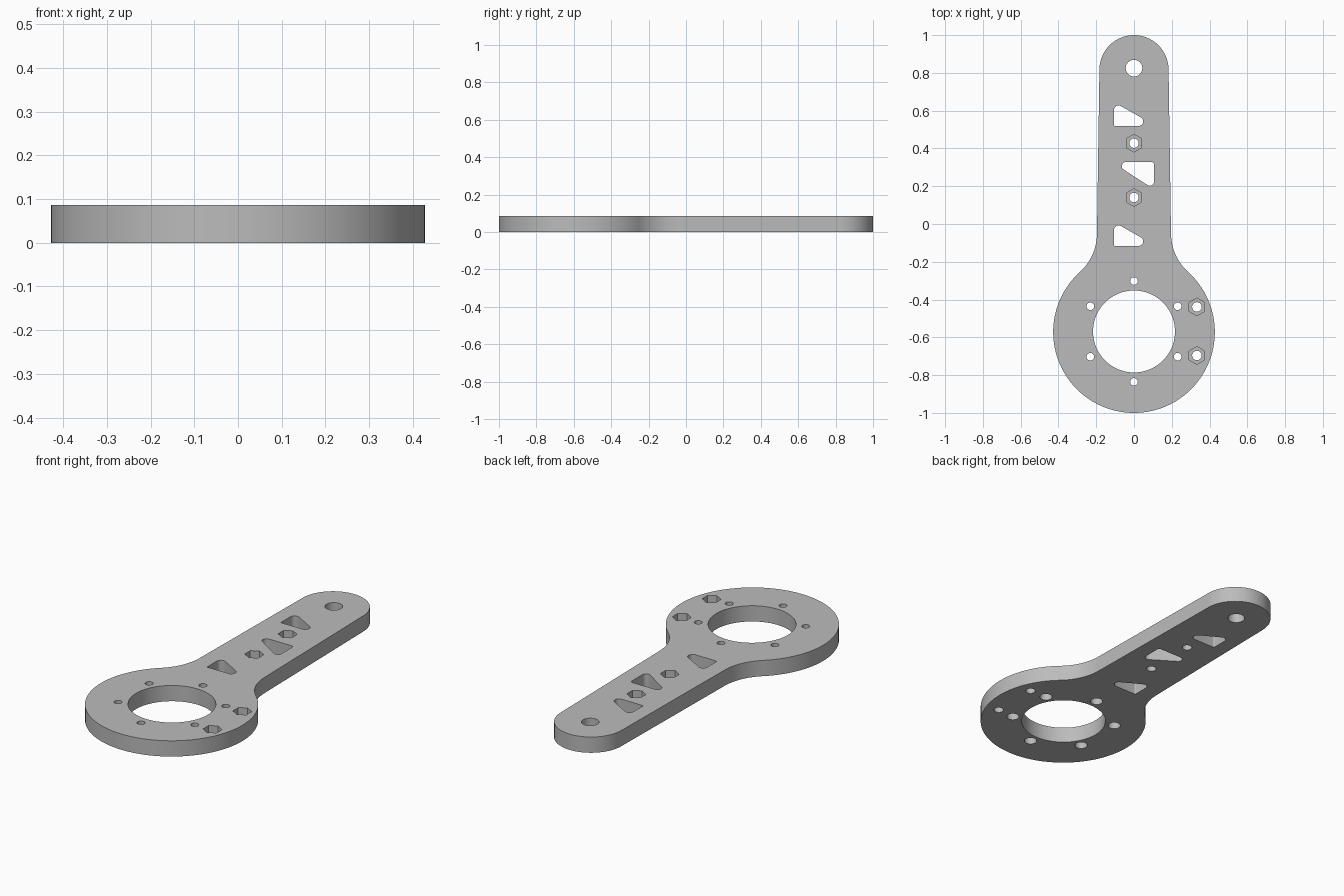
import bpy, bmesh
from math import pi, sin, cos, atan2, hypot, radians, tan
from mathutils import Vector

cube = bpy.data.objects.get("Cube")
if cube:
    bpy.data.objects.remove(cube, do_unlink=True)

THICK = 0.086
RING_Y, RING_R = -0.572, 0.428
TIP_Y, TIP_R = 0.817, 0.183
NECK_Y, NECK_W = -0.05, 0.196
POCKET = 0.045           # depth of nut pockets and screw-head recesses


def arc(cx, cy, r, a0, a1, n):
    return [(cx + r * cos(a0 + (a1 - a0) * i / n), cy + r * sin(a0 + (a1 - a0) * i / n))
            for i in range(n + 1)]


def circle(cx, cy, r, n=32, turn=0.0):
    return arc(cx, cy, r, turn, turn + 2 * pi, n)[:-1]


def rounded(corners, radii, n=8):
    """Polygon with each corner replaced by a tangent arc."""
    pts = []
    for i, r in enumerate(radii):
        p = Vector(corners[i])
        u = (Vector(corners[i - 1]) - p).normalized()
        v = (Vector(corners[(i + 1) % len(corners)]) - p).normalized()
        half = u.angle(v) / 2
        c = p + (u + v).normalized() * (r / sin(half))
        s, e = p + u * (r / tan(half)) - c, p + v * (r / tan(half)) - c
        a0 = atan2(s.y, s.x)
        sweep = (atan2(e.y, e.x) - a0 + pi) % (2 * pi) - pi
        pts += arc(c.x, c.y, r, a0, a0 + sweep, n)
    return pts


def prism(bm, pts, z0, z1):
    """Closed solid standing on the given outline."""
    low = [bm.verts.new((x, y, z0)) for x, y in pts]
    high = [bm.verts.new((x, y, z1)) for x, y in pts]
    bm.faces.new(low[::-1])
    bm.faces.new(high)
    for i in range(len(pts)):
        j = (i + 1) % len(pts)
        bm.faces.new((low[i], low[j], high[j], high[i]))


def solid(name, prisms):
    bm = bmesh.new()
    for pts, z0, z1 in prisms:
        prism(bm, pts, z0, z1)
    bmesh.ops.recalc_face_normals(bm, faces=bm.faces)
    mesh = bpy.data.meshes.new(name)
    bm.to_mesh(mesh)
    bm.free()
    obj = bpy.data.objects.new(name, mesh)
    bpy.context.collection.objects.link(obj)
    return obj


# Outline: ring, concave neck fillet, tapered arm, round tip; mirrored in x
d = NECK_Y - RING_Y
fillet = (NECK_W ** 2 + d ** 2 - RING_R ** 2) / (2 * (RING_R - NECK_W))
join = atan2(d, NECK_W + fillet)
right = arc(0, RING_Y, RING_R, -pi / 2, join, 40)
right += arc(NECK_W + fillet, NECK_Y, fillet, pi + join, pi, 14)[1:]
right += arc(0, TIP_Y, TIP_R, 0, pi / 2, 20)
outline = right + [(-x, y) for x, y in right[-2:0:-1]]
plate = solid("lever_plate", [(outline, 0, THICK)])

# Positions of the holes
nuts = [(0, 0.428), (0, 0.14), (0.333, -0.439), (0.333, -0.696)]
screws = [(0.267 * cos(radians(a)), -0.569 + 0.267 * sin(radians(a)))
          for a in range(30, 390, 60)]

# Everything that goes right through the plate
through = [circle(0, -0.569, 0.217, 80), circle(0, 0.825, 0.044)]
through += [circle(x, y, 0.025) for x, y in nuts]
through += [circle(x, y, 0.02) for x, y in screws]
for y in (0.519, -0.116):
    through.append(rounded([(-0.106, y), (0.116, y), (-0.106, y + 0.126)],
                           [0.006, 0.024, 0.024]))
through.append(rounded([(0.106, 0.328), (-0.117, 0.328), (0.106, 0.184)],
                       [0.012, 0.022, 0.022]))
drill = solid("through_cutter", [(p, -0.1, THICK + 0.1) for p in through])

# Hexagonal nut pockets on top, round screw-head recesses underneath
pockets = [(circle(x, y, 0.047, 6, pi / 6), THICK - POCKET, THICK + 0.1) for x, y in nuts]
pockets += [(circle(x, y, 0.032), -0.1, POCKET) for x, y in screws]
recess = solid("pocket_cutter", pockets)

# Cut, bake the result and drop the cutters
for cutter in (drill, recess):
    mod = plate.modifiers.new("cut", 'BOOLEAN')
    mod.operation, mod.solver, mod.object = 'DIFFERENCE', 'EXACT', cutter
    cutter.hide_render = True
bpy.context.view_layer.update()
baked = bpy.data.meshes.new_from_object(
    plate.evaluated_get(bpy.context.evaluated_depsgraph_get()))
plate.modifiers.clear()
plate.data = baked
baked.name = "lever_plate"
for cutter in (drill, recess):
    bpy.data.objects.remove(cutter, do_unlink=True)

# Single grey material
grey = bpy.data.materials.new("plain_grey")
grey.use_nodes = True
colour = (0.5, 0.5, 0.5, 1)
grey.diffuse_color = colour
grey.node_tree.nodes["Principled BSDF"].inputs["Base Color"].default_value = colour
baked.materials.clear()
baked.materials.append(grey)

bpy.ops.object.select_all(action='DESELECT')
plate.select_set(True)
bpy.context.view_layer.objects.active = plate
bpy.ops.object.shade_smooth_by_angle(angle=radians(30))
